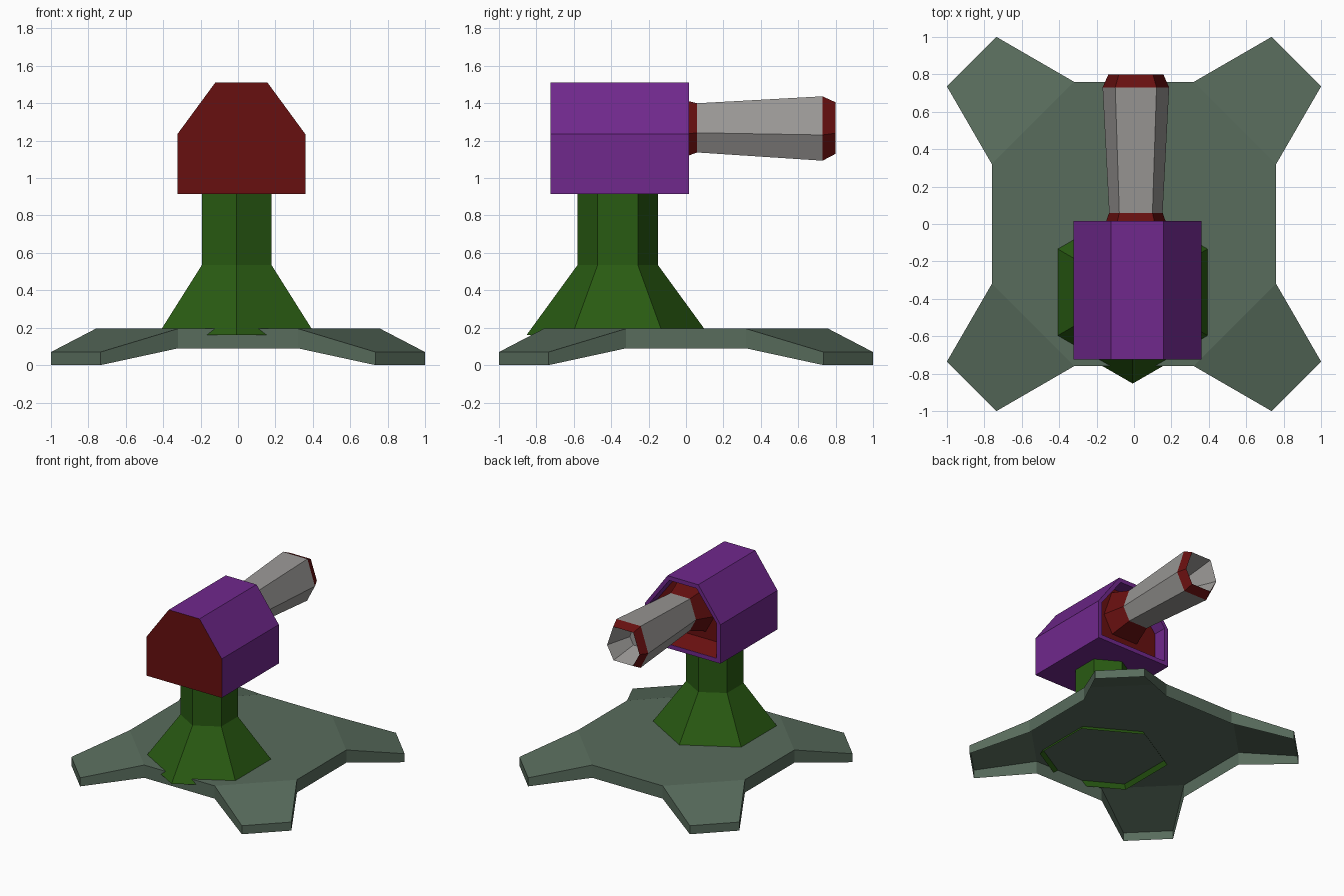
import bpy, bmesh, math

if "Cube" in bpy.data.objects:
    bpy.data.objects.remove(bpy.data.objects["Cube"])


def material(name, rgb):
    m = bpy.data.materials.new(name)
    m.diffuse_color = (*rgb, 1)
    m.use_nodes = True
    m.node_tree.nodes["Principled BSDF"].inputs["Base Color"].default_value = m.diffuse_color
    return m


SLATE = material("slate_green", (0.098, 0.15, 0.108))
GREEN = material("dark_green", (0.022, 0.103, 0.006))
PURPLE = material("purple", (0.16, 0.021, 0.262))
RED = material("dark_red", (0.137, 0.005, 0.005))
GREY = material("grey", (0.32, 0.31, 0.30))


def finish(bm, name, mats):
    me = bpy.data.meshes.new(name)
    bm.to_mesh(me)
    bm.free()
    for m in mats:
        me.materials.append(m)
    ob = bpy.data.objects.new(name, me)
    bpy.context.collection.objects.link(ob)
    return ob


def loft(name, rings, mats, bands=None, caps=()):
    """Skin a list of closed rings; bands gives the material per band,
    caps lists (ring index, material index) to be closed."""
    bm = bmesh.new()
    vs = [[bm.verts.new(p) for p in r] for r in rings]
    n = len(rings[0])
    for k in range(len(vs) - 1):
        a, b = vs[k], vs[k + 1]
        for i in range(n):
            j = (i + 1) % n
            f = bm.faces.new((a[i], a[j], b[j], b[i]))
            f.material_index = bands[k] if bands else 0
    for k, mi in caps:
        f = bm.faces.new(vs[k] if k else vs[k][::-1])
        f.material_index = mi
    return finish(bm, name, mats)


# Star-shaped base: open underneath, four drooping feet
bm = bmesh.new()
quadrant = [(0.76, -0.32, 0), (0.76, 0.32, 0), (1.0, 0.735, 1), (0.735, 1.0, 1)]
top, low = [], []
for q in range(4):
    c, s = round(math.cos(q * math.pi / 2)), round(math.sin(q * math.pi / 2))
    for x, y, foot in quadrant:
        p = (x * c - y * s, x * s + y * c)
        top.append(bm.verts.new((*p, 0.07 if foot else 0.195)))
        low.append(bm.verts.new((*p, 0.0 if foot else 0.09)))
bm.faces.new([v for i, v in enumerate(top) if i % 4 < 2])
for q in range(4):
    bm.faces.new([top[(4 * q + k) % 16] for k in (1, 2, 3, 4)])
for i in range(16):
    j = (i + 1) % 16
    bm.faces.new((low[i], low[j], top[j], top[i]))
finish(bm, "star_base", [SLATE])


# Hexagonal pedestal with a flared foot
def hexagon(r, z):
    return [(-0.007 + r * math.cos(a), -0.365 + r * math.sin(a), z)
            for a in (math.pi / 6 + i * math.pi / 3 for i in range(6))]


loft("pedestal", [hexagon(0.488, 0.16), hexagon(0.215, 0.535), hexagon(0.215, 0.93)],
     [GREEN])


# Turret head: purple shell, red back plate, recessed red front
def head_ring(y, t):
    pts = [(0.342, 0.915 + t), (0.342, 1.235), (0.14, 1.51 - t)]
    pts = [(x - (t if i < 2 else 0.45 * t), z) for i, (x, z) in enumerate(pts)]
    full = pts + [(-x, z) for x, z in reversed(pts)]
    return [(0.018 + x, y, z) for x, z in reversed(full)]


loft("turret_head",
     [head_ring(-0.725, 0), head_ring(0.015, 0), head_ring(0.015, 0.035), head_ring(-0.1, 0.035)],
     [PURPLE, RED], caps=((0, 1), (3, 1)))

# Red sill along the bottom of the front opening
zs = ((0.015, 0.925), (0.012, 0.95), (-0.1, 1.02), (-0.1, 0.925))
loft("front_sill", [[(x, y, z) for y, z in zs] for x in (-0.285, 0.32)],
     [RED], caps=((0, 0), (1, 0)))


# Barrel: flared red collar, grey tube, red muzzle ring and grey hollow bore
def barrel_ring(y, w, hi, lo):
    mid = lo + 0.4 * (hi - lo)
    pts = [(0.62 * w, hi), (w, mid), (0.6 * w, lo),
           (-0.6 * w, lo), (-w, mid), (-0.62 * w, hi)]
    return [(0.01 + x, y, z) for x, z in pts]


loft("barrel",
     [barrel_ring(-0.1, 0.2, 1.44, 1.08), barrel_ring(0.06, 0.143, 1.40, 1.137),
      barrel_ring(0.73, 0.178, 1.437, 1.093), barrel_ring(0.8, 0.147, 1.405, 1.13),
      barrel_ring(0.6, 0.08, 1.34, 1.19)],
     [RED, GREY], bands=[0, 1, 0, 1], caps=((4, 1),))
